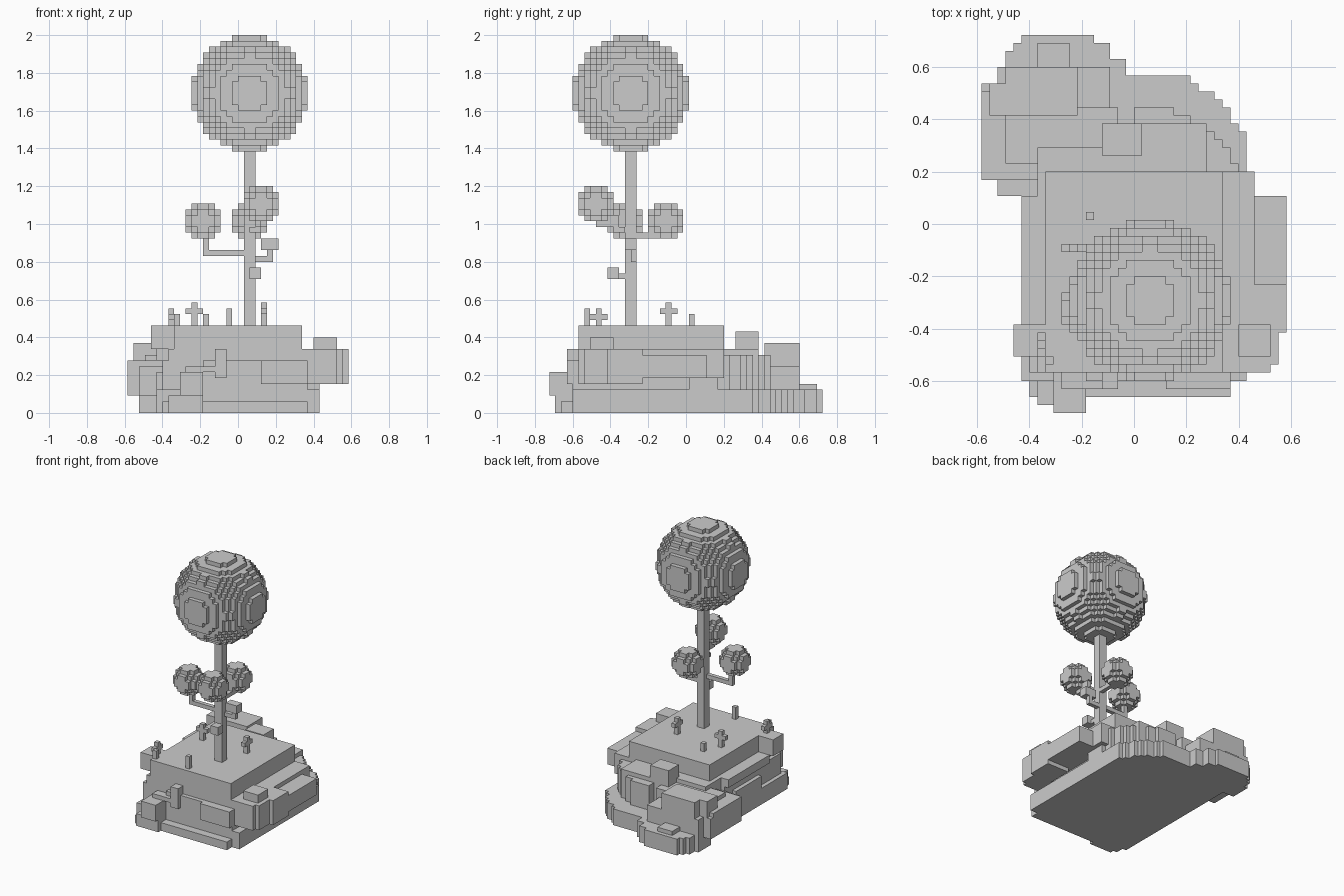
import bpy
import bmesh
import math
from itertools import product
from mathutils import Vector

UNIT = 2 / 65                      # edge of one voxel
Y_SHIFT = 23.5                     # cell rows are counted from the front edge

cube = bpy.data.objects.get("Cube")
if cube:
    bpy.data.objects.remove(cube, do_unlink=True)

grey = bpy.data.materials.new("plain_grey")
grey.use_nodes = True
grey.diffuse_color = (0.6, 0.6, 0.6, 1)
grey.node_tree.nodes["Principled BSDF"].inputs["Base Color"].default_value = grey.diffuse_color


def box(x0, x1, y0, y1, z0, z1):
    """Cells filling a cuboid."""
    return set(product(range(x0, x1), range(y0, y1), range(z0, z1)))


def boxes(*items):
    return set().union(*(box(*item) for item in items))


def ball(center, radius):
    """Cells whose middle lies inside a sphere."""
    span = range(-radius, radius)
    return {tuple(c + o for c, o in zip(center, offset))
            for offset in product(span, repeat=3)
            if sum((o + 0.5) ** 2 for o in offset) < radius ** 2}


def rounded_tier(center_y, radius, x_max, y_max, z0, z1):
    """Quarter disc of cells that steps around the back left corner."""
    return {(x, y, z) for x, y, z in product(range(x_max), range(center_y, y_max), range(z0, z1))
            if math.hypot(x + 0.5, y + 0.5 - center_y) < radius}


def voxel_object(name, cells):
    """Skin the exposed sides of the cells and merge the flat areas."""
    bm = bmesh.new()
    corners = {}

    def corner(point):
        if point not in corners:
            x, y, z = point
            corners[point] = bm.verts.new(Vector((x, y - Y_SHIFT, z)) * UNIT)
        return corners[point]

    for cell in sorted(cells):
        for axis, side in product(range(3), (0, 1)):
            neighbour = list(cell)
            neighbour[axis] += 2 * side - 1
            if tuple(neighbour) in cells:
                continue
            u, v = (axis + 1) % 3, (axis + 2) % 3
            loop = []
            for du, dv in ((0, 0), (1, 0), (1, 1), (0, 1)):
                point = list(cell)
                point[axis] += side
                point[u] += du
                point[v] += dv
                loop.append(corner(tuple(point)))
            bm.faces.new(loop if side else loop[::-1])
    bmesh.ops.dissolve_limit(bm, angle_limit=math.radians(1),
                             verts=bm.verts[:], edges=bm.edges[:])
    bmesh.ops.triangulate(bm, faces=[f for f in bm.faces if len(f.verts) > 4])
    mesh = bpy.data.meshes.new(name)
    bm.to_mesh(mesh)
    bm.free()
    mesh.materials.append(grey)
    obj = bpy.data.objects.new(name, mesh)
    bpy.context.collection.objects.link(obj)
    return obj


# Foot of the rock: thin front lip, slab and rounded back corner
foot = boxes(
    (-13, 12, 2, 30, 0, 2),
    (-14, 14, 4, 34, 0, 4),
    (-6, 0, 28, 42, 0, 4),
    (-12, -6, 1, 4, 0, 3),
) | rounded_tier(28, 15, 14, 42, 0, 4)

# Lobe bulging out at the back right corner
lobe = boxes(
    (-14, -3, 27, 43, 0, 8),
    (-17, -14, 38, 43, 0, 4),
    (-17, -14, 27, 43, 3, 8),
    (-19, -11, 29, 40, 3, 9),
    (-19, -13, 38, 41, 3, 8),
    (-18, -7, 37, 41, 3, 12),
    (-16, -7, 41, 43, 3, 12),
    (-16, -11, 31, 38, 8, 10),
    (-14, -5, 43, 47, 0, 4),
    (-15, -14, 43, 46, 0, 4),
    (-16, -15, 43, 45, 0, 4),
    (-5, -3, 43, 46, 0, 4),
    (-3, -1, 40, 44, 0, 4),
    (-12, -8, 43, 46, 4, 5),
)

# Middle of the rock with its ledges
core = boxes(
    (-12, 12, 5, 30, 2, 11),
    (-14, -11, 11, 27, 9, 11),
    (-13, -11, 5, 27, 4, 9),
    (-14, -11, 14, 24, 4, 7),
    (11, 15, 5, 30, 6, 11),
    (-12, 5, 30, 33, 4, 11),
    (-14, -2, 32, 38, 4, 10),
    (-4, 9, 30, 36, 4, 11),
    (-4, 1, 32, 36, 8, 14),
) | rounded_tier(24, 14.5, 14, 38, 4, 10)

# Blocks sticking out of the front and sides
blocks = boxes(
    (-10, -6, 0, 5, 3, 7),
    (-9, -4, 3, 6, 7, 8),
    (-4, -2, 3, 6, 6, 11),
    (-6, 12, 4, 6, 2, 9),
    (4, 12, 3, 6, 5, 9),
    (11, 17, 5, 10, 5, 11),
    (12, 18, 6, 10, 5, 11),
    (13, 19, 10, 16, 5, 11),
    (13, 19, 16, 27, 6, 10),
    (13, 17, 7, 11, 11, 13),
    (-15, -11, 7, 11, 11, 15),
)

plateau = box(-11, 11, 5, 30, 11, 15)
voxel_object("rock", foot | lobe | core | blocks | plateau)

# Trunk and large crown
voxel_object("trunk", box(1, 3, 13, 15, 15, 46))
voxel_object("crown", ball((2, 14, 55), 10))

# Small leaf balls with their twigs
leaf_balls = {"right": (-6, 13, 33), "front": (4, 8, 36), "back": (2, 20, 33)}
for side, center in leaf_balls.items():
    voxel_object(side + "_leaf_ball", ball(center, 3))

voxel_object("right_twig", boxes((-6, 1, 13, 14, 27, 28), (-6, -5, 13, 14, 27, 31)))
voxel_object("back_twig", boxes((2, 3, 15, 21, 30, 31)))
voxel_object("front_twig", boxes((2, 4, 11, 13, 31, 32), (3, 4, 8, 12, 32, 34)))

# Buds on short stalks
voxel_object("front_bud", boxes((2, 4, 10, 12, 23, 25), (2, 3, 12, 13, 23, 24)))
voxel_object("left_bud", boxes((4, 7, 13, 15, 28, 30), (3, 6, 14, 15, 26, 27),
                               (5, 6, 14, 15, 26, 28)))

# Sprouts: position, base, height and the direction of the side shoots
sprouts = [
    (-8, 20, 15, 4, "x"), (4, 20, 15, 4, "y"), (-6, 24, 15, 2, ""),
    (-2, 6, 15, 3, ""), (-12, 8, 15, 3, "y"), (-11, 6, 15, 2, ""),
]
for number, (x, y, z, height, arms) in enumerate(sprouts, 1):
    cells = box(x, x + 1, y, y + 1, z, z + height)
    dx, dy = int(arms == "x"), int(arms == "y")
    middle = z + height // 2
    cells |= box(x - dx, x + dx + 1, y - dy, y + dy + 1, middle, middle + 1)
    voxel_object(f"sprout_{number}", cells)
